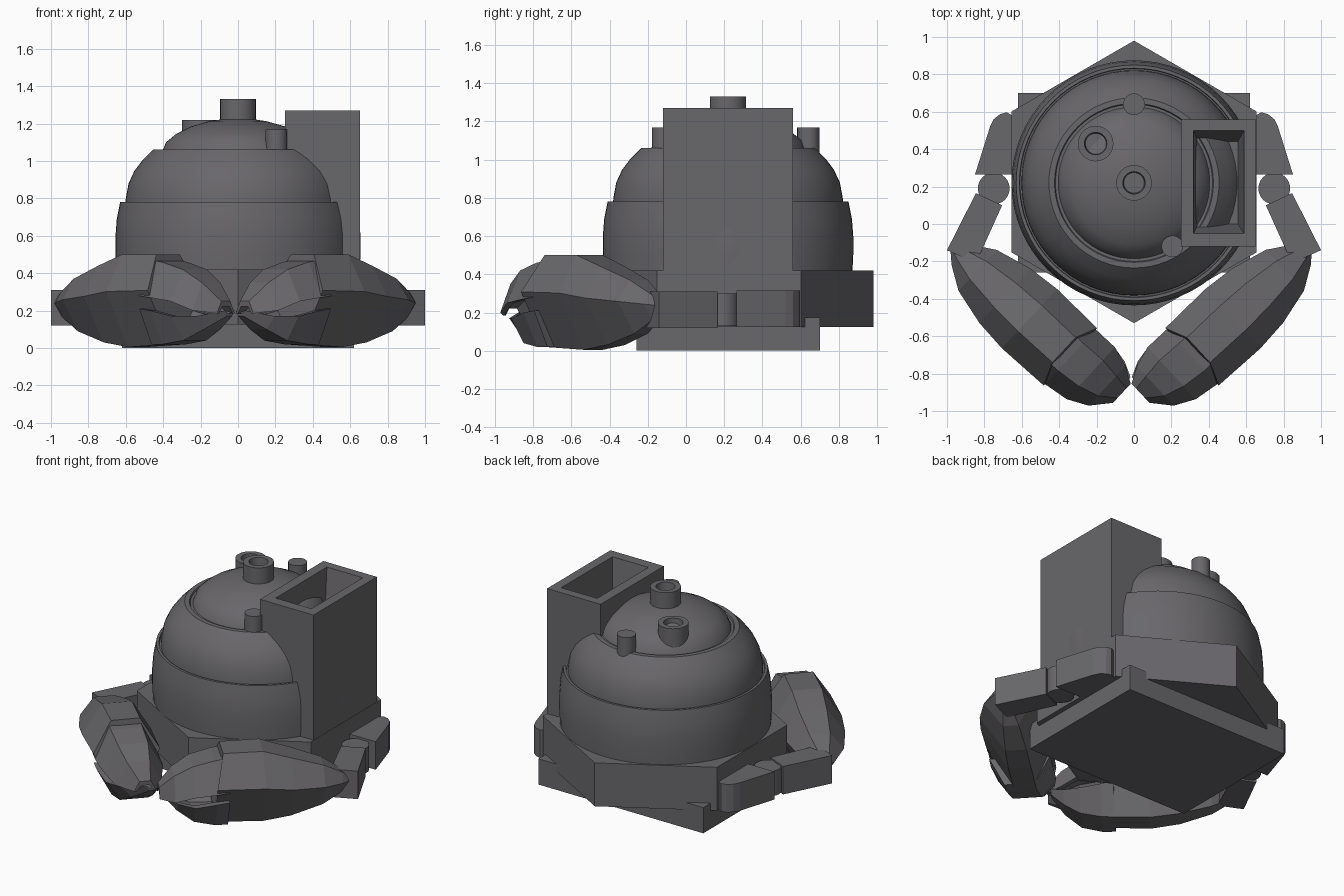
import bpy, bmesh, math
from mathutils import Vector

if "Cube" in bpy.data.objects:
    bpy.data.objects.remove(bpy.data.objects["Cube"])

grey = bpy.data.materials.new("dark_grey")
grey.diffuse_color = (0.14, 0.135, 0.145, 1)
grey.use_nodes = True
grey.node_tree.nodes["Principled BSDF"].inputs["Base Color"].default_value = grey.diffuse_color


def finish(bm, name, smooth=False):
    bmesh.ops.recalc_face_normals(bm, faces=bm.faces)
    me = bpy.data.meshes.new(name)
    bm.to_mesh(me)
    bm.free()
    me.materials.append(grey)
    ob = bpy.data.objects.new(name, me)
    bpy.context.collection.objects.link(ob)
    if smooth:
        bpy.ops.object.select_all(action='DESELECT')
        ob.select_set(True)
        bpy.context.view_layer.objects.active = ob
        bpy.ops.object.shade_smooth_by_angle(angle=math.radians(30))
    return ob


def loft(name, rings, cap_start=True, cap_end=True, smooth=False):
    """Skin a list of equal-length closed rings of points."""
    bm = bmesh.new()
    vs = [[bm.verts.new(p) for p in r] for r in rings]
    n = len(vs[0])
    for a, b in zip(vs, vs[1:]):
        for i in range(n):
            j = (i + 1) % n
            bm.faces.new((a[i], a[j], b[j], b[i]))
    if cap_start:
        bm.faces.new(vs[0])
    if cap_end:
        bm.faces.new(vs[-1])
    return finish(bm, name, smooth)


def prism(name, pts, z0, z1, smooth=False):
    return loft(name, [[(x, y, z) for x, y in pts] for z in (z0, z1)], smooth=smooth)


def rect(x0, x1, y0, y1):
    return [(x0, y0), (x1, y0), (x1, y1), (x0, y1)]


def circle(cx, cy, r, n, turn=0.0):
    return [(cx + r * math.cos(turn + 2 * math.pi * i / n),
             cy + r * math.sin(turn + 2 * math.pi * i / n)) for i in range(n)]


def lathe(name, cx, cy, profile, n):
    return loft(name, [[(x, y, z) for x, y in circle(cx, cy, r, n)] for r, z in profile],
                smooth=True)


# base slab and hexagonal body
prism("base_slab", rect(-0.62, 0.62, -0.26, 0.70), 0, 0.175)
prism("hexagon_body", circle(0, 0.225, 0.755, 6, math.pi / 2), 0.125, 0.42)

# stepped dome
lathe("dome", 0, 0.22, [
    (0.65, 0.40), (0.655, 0.5), (0.655, 0.6), (0.648, 0.69), (0.63, 0.78),
    (0.613, 0.78), (0.61, 0.765), (0.602, 0.765), (0.60, 0.80), (0.585, 0.88),
    (0.555, 0.945), (0.51, 1.005), (0.455, 1.06), (0.425, 1.06), (0.42, 1.05),
    (0.405, 1.05), (0.385, 1.10), (0.33, 1.145), (0.25, 1.185), (0.15, 1.213),
    (0.07, 1.225), (0.005, 1.228)], 64)

# knobs on the dome: two hollow, two solid
for name, x, y, z in (("top_pipe", 0, 0.22, 1.33), ("rear_pipe", -0.205, 0.43, 1.22)):
    lathe(name, x, y, [(0.095, z - 0.25), (0.095, z), (0.06, z), (0.055, z - 0.06)], 32)
for name, x, y in (("back_peg", 0, 0.64), ("front_peg", 0.205, -0.12)):
    lathe(name, x, y, [(0.058, 0.95), (0.058, 1.168)], 24)

# square chimney with a tapered opening
loft("chimney", [[(x, y, z) for x, y in rect(*b)] for b, z in (
    ((0.25, 0.652, -0.12, 0.56), 0.41), ((0.25, 0.652, -0.12, 0.56), 1.27),
    ((0.318, 0.588, -0.05, 0.50), 1.27), ((0.345, 0.555, 0.0, 0.44), 0.95))])

# claw frame: s runs towards the tip, w outwards
ORIGIN = Vector((0.31, -0.71, 0))
ALONG = Vector((-0.73, -0.68, 0))
OUT = Vector((0.68, -0.73, 0))


def build_side(label, sx):
    def mirror(pts):
        return [(sx * x, y) for x, y in pts]

    # arm segments and joint
    prism(label + "_upper_arm", mirror([
        (0.60, 0.265), (0.85, 0.265), (0.77, 0.52), (0.75, 0.56), (0.715, 0.588),
        (0.68, 0.597), (0.60, 0.55)]), 0.125, 0.315)
    prism(label + "_elbow", mirror(circle(0.75, 0.19, 0.085, 24)), 0.13, 0.30, True)
    prism(label + "_forearm", mirror([
        (0.845, 0.165), (0.705, 0.10), (0.845, -0.21), (1.0, -0.14)]), 0.12, 0.31)

    shift = 0.03 if sx < 0 else 0.0

    def place(s, w, z):
        p = ORIGIN + ALONG * s + OUT * w
        return (sx * (p.x + shift), p.y, z)

    # palm: six-sided, tapering to the wrist
    rings = []
    for s, h, zt, zb in ((0, 0.21, 0.50, 0.02), (-0.30, 0.217, 0.50, 0.005),
                         (-0.48, 0.20, 0.44, 0.03), (-0.68, 0.15, 0.37, 0.09),
                         (-0.80, 0.075, 0.30, 0.16), (-0.86, 0.02, 0.26, 0.20)):
        zm = 0.6 * zt + 0.4 * zb
        back = -0.05 if s == 0 else 0
        rings.append([place(s, h, zm), place(s + back, 0.42 * h, zt),
                      place(s + back, -0.45 * h, zt), place(s, -h, zm),
                      place(s, -0.45 * h, zb), place(s, 0.2 * h, zb)])
    loft(label + "_claw_palm", rings)

    # two hollow jaws, given as (s, half width, centre, outer z, rim z)
    jaws = {
        "upper": ((-0.08, 0.20, 0, 0.47, 0.28), (0.0, 0.20, 0, 0.46, 0.27),
                  (0.14, 0.19, -0.01, 0.42, 0.25), (0.25, 0.145, -0.02, 0.35, 0.20),
                  (0.335, 0.07, -0.045, 0.25, 0.185)),
        "lower": ((-0.08, 0.19, 0, 0.02, 0.21), (0.0, 0.19, 0, 0.02, 0.20),
                  (0.13, 0.18, -0.02, 0.04, 0.17), (0.23, 0.13, -0.05, 0.10, 0.17),
                  (0.31, 0.04, -0.10, 0.17, 0.20)),
    }
    for part, secs in jaws.items():
        rings = []
        for s, h, c, zo, zr in secs:
            zi = zo + (zr - zo) * 0.45
            shape = ((1, zr), (0.5, zo), (-0.5, zo), (-1, zr),
                     (-0.75, zr), (-0.4, zi), (0.4, zi), (0.75, zr))
            rings.append([place(s, c + k * h, z) for k, z in shape])
        loft(label + "_claw_" + part + "_jaw", rings)


build_side("right", 1)
build_side("left", -1)
